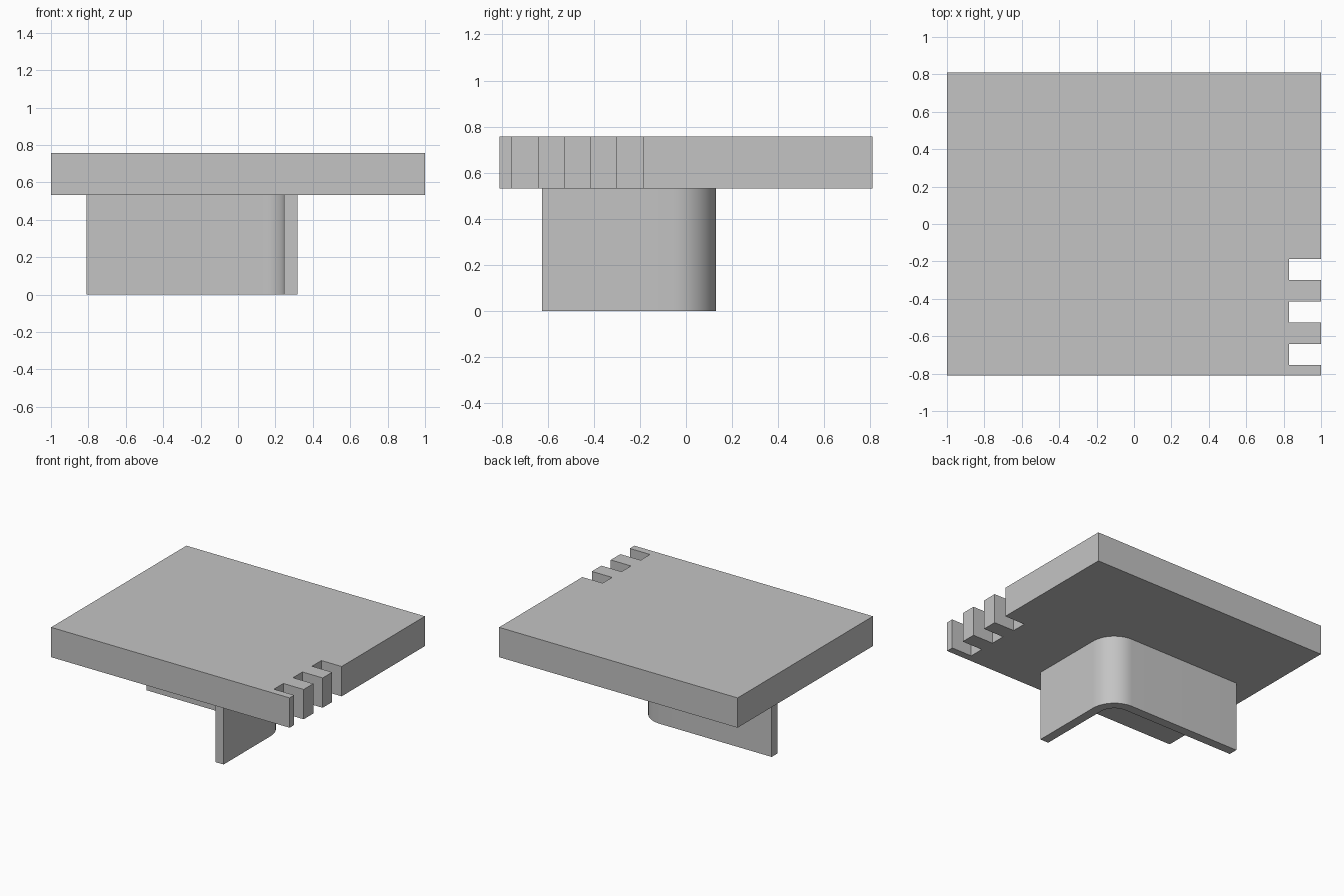
import bpy
import bmesh
from math import cos, sin, pi, radians

cube = bpy.data.objects.get("Cube")
if cube:
    bpy.data.objects.remove(cube, do_unlink=True)

grey = bpy.data.materials.new("plain grey")
grey.use_nodes = True
colour = (0.55, 0.55, 0.55, 1)
grey.diffuse_color = colour
grey.node_tree.nodes["Principled BSDF"].inputs["Base Color"].default_value = colour


def extrude_profile(name, outline, bottom, top):
    """Raise a closed xy outline into a solid between two heights."""
    bm = bmesh.new()
    base = bm.faces.new([bm.verts.new((x, y, bottom)) for x, y in outline])
    raised = bmesh.ops.extrude_face_region(bm, geom=[base], use_keep_orig=True)["geom"]
    verts = [v for v in raised if isinstance(v, bmesh.types.BMVert)]
    bmesh.ops.translate(bm, verts=verts, vec=(0, 0, top - bottom))
    bmesh.ops.recalc_face_normals(bm, faces=bm.faces)
    mesh = bpy.data.meshes.new(name)
    bm.to_mesh(mesh)
    bm.free()
    mesh.materials.append(grey)
    obj = bpy.data.objects.new(name, mesh)
    bpy.context.collection.objects.link(obj)
    return obj


def corner_arc(cx, cy, radius, steps=14):
    """Quarter circle from the +x side to the +y side."""
    angles = [pi / 2 * i / steps for i in range(steps + 1)]
    return [(cx + radius * cos(a), cy + radius * sin(a)) for a in angles]


# Top slab with three square notches in its +x edge
half_depth, slot_floor, slot_width = 0.81, 0.83, 0.113
slab_outline = [(-1, half_depth), (-1, -half_depth), (1, -half_depth)]
for start in (-0.755, -0.64 + 0.113, -0.30):
    end = start + slot_width
    slab_outline += [(1, start), (slot_floor, start), (slot_floor, end), (1, end)]
slab_outline.append((1, half_depth))
extrude_profile("top_slab", slab_outline, 0.532, 0.758)

# L-shaped support wall with a rounded corner
right, back, front_end, left_end = 0.317, 0.13, -0.625, -0.81
wall, outer_radius = 0.07, 0.19
cx, cy = right - outer_radius, back - outer_radius
outer = corner_arc(cx, cy, outer_radius)
inner = corner_arc(cx, cy, outer_radius - wall)
wall_outline = ([(right, front_end)] + outer
                + [(left_end, back), (left_end, back - wall)]
                + inner[::-1] + [(right - wall, front_end)])
support = extrude_profile("support_wall", wall_outline, 0, 0.532)

bpy.ops.object.select_all(action='DESELECT')
support.select_set(True)
bpy.context.view_layer.objects.active = support
bpy.ops.object.shade_smooth_by_angle(angle=radians(30))
